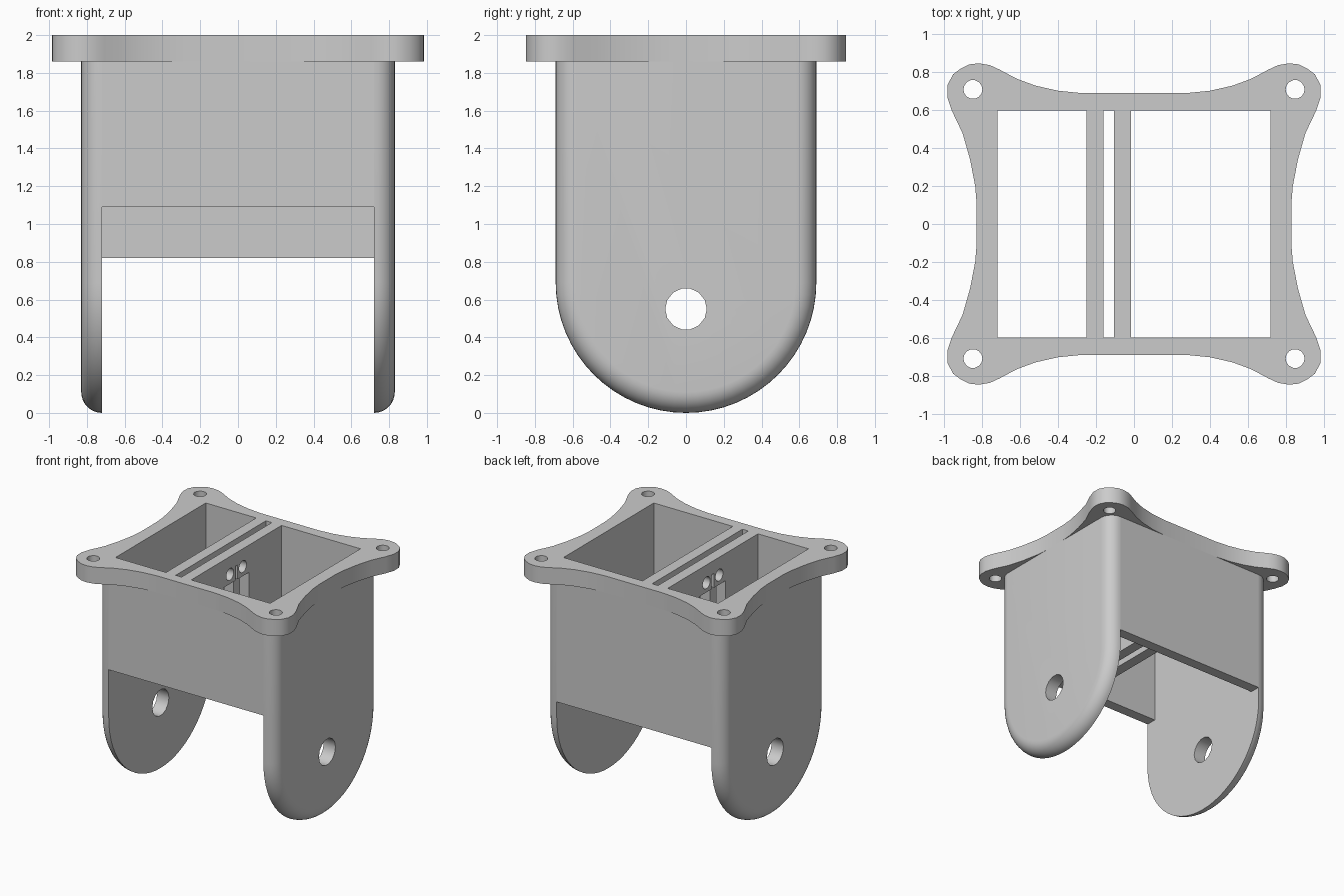
import bpy, bmesh
from math import sin, cos, pi, radians
from mathutils import Vector

if "Cube" in bpy.data.objects:
    bpy.data.objects.remove(bpy.data.objects["Cube"], do_unlink=True)

grey = bpy.data.materials.new("light_grey")
grey.use_nodes = True
grey.diffuse_color = (0.6, 0.6, 0.6, 1)
grey.node_tree.nodes["Principled BSDF"].inputs["Base Color"].default_value = (0.6, 0.6, 0.6, 1)

# Key dimensions
IN_X, OUT_X = 0.72, 0.83
IN_Y, OUT_Y = 0.6, 0.69
TOP, FLANGE_Z = 2.0, 1.86


def loft(name, rings):
    """Closed solid through a list of equally long point rings."""
    bm = bmesh.new()
    loops = [[bm.verts.new(p) for p in ring] for ring in rings]
    n = len(loops[0])
    for a, b in zip(loops, loops[1:]):
        for i in range(n):
            j = (i + 1) % n
            bm.faces.new((a[i], a[j], b[j], b[i]))
    bm.faces.new(loops[0])
    bm.faces.new(loops[-1])
    bmesh.ops.recalc_face_normals(bm, faces=bm.faces)
    mesh = bpy.data.meshes.new(name)
    bm.to_mesh(mesh)
    bm.free()
    mesh.materials.append(grey)
    obj = bpy.data.objects.new(name, mesh)
    bpy.context.collection.objects.link(obj)
    return obj


def box(name, x0, x1, y0, y1, z0, z1):
    ring = [(x0, y0), (x1, y0), (x1, y1), (x0, y1)]
    return loft(name, [[(x, y, z) for x, y in ring] for z in (z0, z1)])


def drill(center, radius, length, axis, sides=14):
    """Cylinder cutter along x or z."""
    c = Vector(center)
    circle = [(radius * cos(2 * pi * i / sides), radius * sin(2 * pi * i / sides))
              for i in range(sides)]
    rings = []
    for d in (-length / 2, length / 2):
        rings.append([c + Vector((d, u, v) if axis == "x" else (u, v, d)) for u, v in circle])
    return loft("cutter", rings)


def cut(obj, cutters):
    bpy.context.view_layer.objects.active = obj
    for cutter in cutters:
        mod = obj.modifiers.new("cut", "BOOLEAN")
        mod.operation = "DIFFERENCE"
        mod.solver = "EXACT"
        mod.object = cutter
        bpy.ops.object.modifier_apply(modifier=mod.name)
        bpy.data.objects.remove(cutter, do_unlink=True)


def smooth(obj):
    bpy.ops.object.select_all(action="DESELECT")
    obj.select_set(True)
    bpy.context.view_layer.objects.active = obj
    bpy.ops.object.shade_smooth_by_angle(angle=radians(35))


# Side plates: U outline with a rounded outer edge
def u_ring(x, r, steps=32):
    ring = [(x, -r, FLANGE_Z)]
    for i in range(steps + 1):
        a = pi * i / steps
        ring.append((x, -r * cos(a), OUT_Y - r * sin(a)))
    return ring + [(x, r, FLANGE_Z)]


fillet = OUT_X - IN_X
for side, name in ((1, "left_side_plate"), (-1, "right_side_plate")):
    rings = []
    for k in range(9):
        a = pi / 2 * k / 8
        rings.append(u_ring(side * (IN_X + fillet * sin(a)), OUT_Y - fillet * (1 - cos(a))))
    plate = loft(name, rings)
    cut(plate, [drill((side * 0.77, 0, 0.55), 0.11, 0.5, "x")])
    smooth(plate)

# Front and back walls of the box
box("front_wall", -IN_X, IN_X, -OUT_Y, -IN_Y, 1.09, FLANGE_Z)
box("back_wall", -IN_X, IN_X, IN_Y, OUT_Y, 0.82, FLANGE_Z)

# Twin dividers with two round holes, a slit and a window
for name, x0, x1 in (("right_divider", -0.25, -0.16), ("left_divider", -0.105, -0.015)):
    divider = box(name, x0, x1, -IN_Y, IN_Y, 1.28, TOP)
    mid = (x0 + x1) / 2
    cutters = [drill((mid, y, 1.85), 0.05, 0.3, "x") for y in (-0.085, 0.085)]
    cutters.append(box("cutter", x0 - 0.02, x1 + 0.02, -0.17, 0.17, 1.45, 1.77))
    cutters.append(box("cutter", x0 - 0.02, x1 + 0.02, -0.015, 0.015, 1.7, 1.89))
    cut(divider, cutters)
    smooth(divider)

# Top flange: one quarter of the outline, mirrored to all four corners
quarter = [(0.27, 0.69), (0.4, 0.703), (0.52, 0.73), (0.62, 0.767), (0.71, 0.815),
           (0.76, 0.838), (0.82, 0.848), (0.87, 0.842), (0.915, 0.82), (0.955, 0.79),
           (0.983, 0.735), (0.985, 0.67), (0.96, 0.595), (0.905, 0.48),
           (0.865, 0.34), (0.838, 0.2), (0.83, 0.1)]
outline = []
for sx, sy in ((1, 1), (1, -1), (-1, -1), (-1, 1)):
    part = [(sx * x, sy * y) for x, y in quarter]
    outline += part if sx == sy else part[::-1]
flange = loft("top_flange", [[(x, y, z) for x, y in outline] for z in (FLANGE_Z, TOP)])
holes = [drill((sx * 0.85, sy * 0.71, 1.93), 0.05, 0.4, "z")
         for sx in (1, -1) for sy in (1, -1)]
cut(flange, holes + [box("cutter", -IN_X, IN_X, -IN_Y, IN_Y, 1.7, 2.2)])
smooth(flange)
